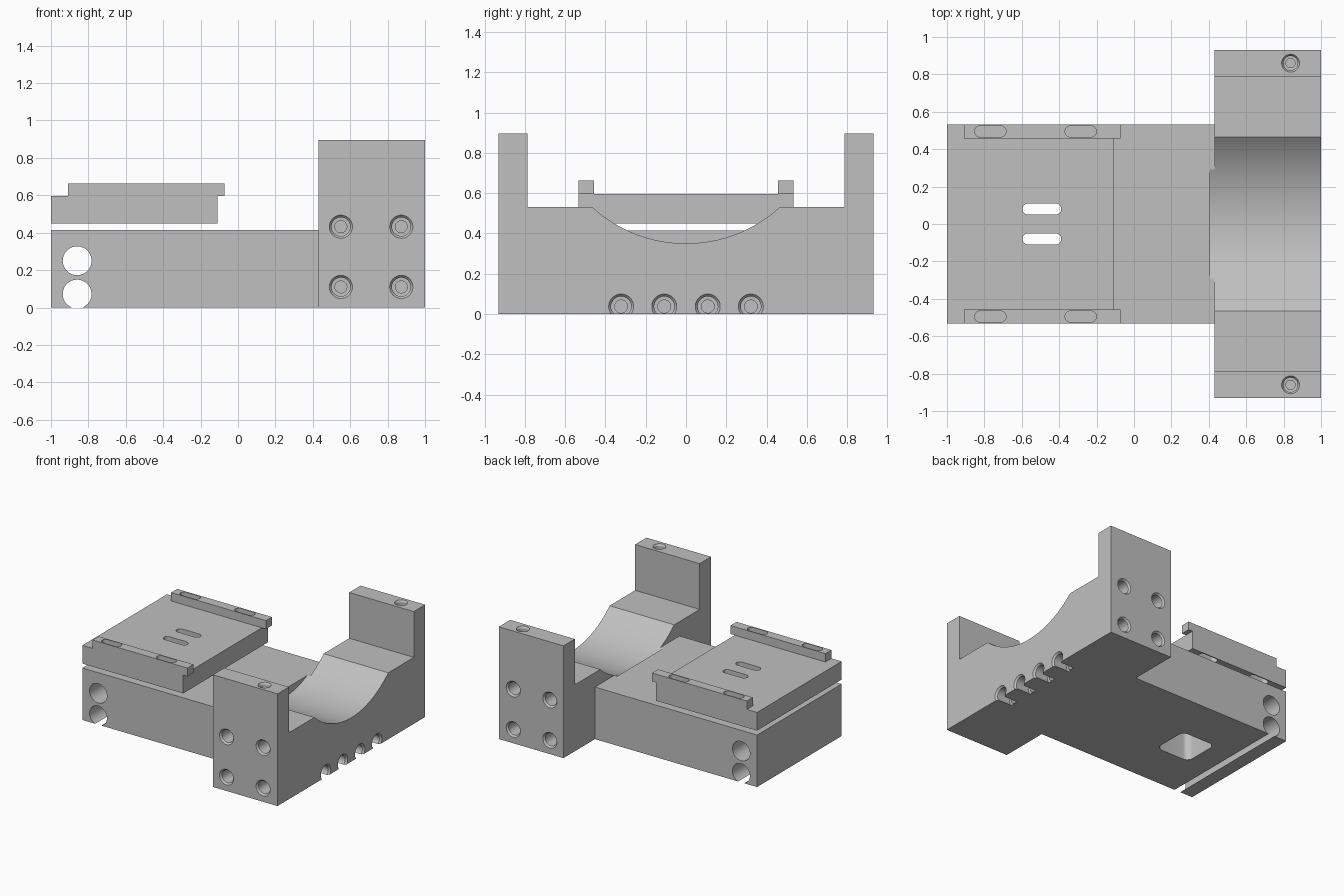
import bpy, bmesh, math
from mathutils import Vector, Matrix

if "Cube" in bpy.data.objects:
    bpy.data.objects.remove(bpy.data.objects["Cube"], do_unlink=True)

grey = bpy.data.materials.new("machined grey")
grey.use_nodes = True
COLOUR = (0.53, 0.53, 0.53, 1)
grey.diffuse_color = COLOUR
next(n for n in grey.node_tree.nodes if n.type == 'BSDF_PRINCIPLED').inputs["Base Color"].default_value = COLOUR


def finish(name, bm):
    bmesh.ops.remove_doubles(bm, verts=bm.verts, dist=1e-5)
    bmesh.ops.recalc_face_normals(bm, faces=bm.faces)
    mesh = bpy.data.meshes.new(name)
    bm.to_mesh(mesh)
    bm.free()
    mesh.materials.append(grey)
    ob = bpy.data.objects.new(name, mesh)
    bpy.context.collection.objects.link(ob)
    return ob


def loft(bm, rings):
    """Skin a stack of equal-length rings and cap both ends."""
    loops = [[bm.verts.new(p) for p in ring] for ring in rings]
    n = len(loops[0])
    for a, b in zip(loops, loops[1:]):
        for i in range(n):
            bm.faces.new((a[i], a[(i + 1) % n], b[(i + 1) % n], b[i]))
    bm.faces.new(loops[0])
    bm.faces.new(loops[-1])


def box(name, x, y, z):
    bm = bmesh.new()
    corners = [(x[0], y[0]), (x[1], y[0]), (x[1], y[1]), (x[0], y[1])]
    loft(bm, [[(*c, h) for c in corners] for h in z])
    return finish(name, bm)


def bore(bm, start, direction, steps, sides=48):
    """Round cutter: steps are (depth, radius) along the direction."""
    turn = Vector(direction).to_track_quat('Z', 'Y').to_matrix().to_4x4()
    place = Matrix.Translation(start) @ turn
    angles = [math.tau * i / sides for i in range(sides)]
    loft(bm, [[place @ Vector((r * math.cos(a), r * math.sin(a), d)) for a in angles]
              for d, r in steps])


def rounded_slot(bm, cx, cy, hx, hy, r, z0, z1):
    """Vertical cutter with a rounded rectangle outline."""
    outline = []
    for k, (sx, sy) in enumerate([(1, 1), (-1, 1), (-1, -1), (1, -1)]):
        # semicircular ends share their middle point, so one side leaves it out
        for i in range(9):
            if hy == r and i == 8 and k in (0, 2):
                a = (k + 1) * math.pi / 2
            else:
                a = (k + i / 8) * math.pi / 2
            p = (cx + sx * (hx - r) + r * math.cos(a), cy + sy * (hy - r) + r * math.sin(a))
            if not outline or math.dist(p, outline[-1]) > 1e-5:
                outline.append(p)
    if math.dist(outline[0], outline[-1]) < 1e-5:
        outline.pop()
    loft(bm, [[(*p, z) for p in outline] for z in (z0, z1)])


def cut(ob, bm):
    cutter = finish("cutter", bm)
    cutter.hide_render = True
    mod = ob.modifiers.new("cut", 'BOOLEAN')
    mod.operation, mod.solver, mod.object = 'DIFFERENCE', 'EXACT', cutter
    graph = bpy.context.evaluated_depsgraph_get()
    mesh = bpy.data.meshes.new_from_object(ob.evaluated_get(graph))
    ob.modifiers.clear()
    ob.data = mesh
    bpy.data.objects.remove(cutter, do_unlink=True)


# Shared dimensions
HALF = 0.533
STEP_X = 0.43
CHORD, SHELF, LOW = 0.465, 0.53, 0.35
SAG = SHELF - LOW
RADIUS = (CHORD ** 2 + SAG ** 2) / (2 * SAG)
AXIS = LOW + RADIUS

# Base block, with cross holes, central window and end of the cradle arc
base = box("base_block", (-1, STEP_X), (-HALF, HALF), (0, 0.415))
bm = bmesh.new()
for z in (0.25, 0.072):
    bore(bm, (-0.86, -0.7, z), (0, 1, 0), [(0, 0.077), (1.4, 0.077)])
rounded_slot(bm, -0.49, 0, 0.15, 0.15, 0.05, -0.1, 0.6)
cut(base, bm)
bm = bmesh.new()
bore(bm, (0.405, 0, AXIS), (1, 0, 0), [(0, RADIUS), (0.2, RADIUS)], 160)
cut(base, bm)

# Cradle: half profile mirrored in y, extruded along x
span = math.asin(CHORD / RADIUS)
right = [(0.93, 0), (0.93, 0.895), (0.787, 0.895), (0.787, SHELF)]
arc = [(RADIUS * math.sin(t), AXIS - RADIUS * math.cos(t))
       for t in (span * (1 - i / 16) for i in range(33))]
profile = right + arc + [(-y, z) for y, z in reversed(right)]
bm = bmesh.new()
loft(bm, [[(x, y, z) for y, z in profile] for x in (STEP_X, 1)])
cradle = finish("cradle", bm)


# Chamfered, stepped screw holes in the cradle
def screw_hole(bm, start, direction, size):
    steps = [(-0.01, 0.062), (0, 0.062), (0.014, 0.05), (0.13, 0.05), (0.131, 0.032), (0.2, 0.032)]
    bore(bm, start, direction, [(d, r * size) for d, r in steps])


bm = bmesh.new()
for s in (-1, 1):
    for x in (0.55, 0.873):
        for z in (0.11, 0.432):
            screw_hole(bm, (x, s * 0.93, z), (0, -s, 0), 1)
    for y in (0.108, 0.322):
        screw_hole(bm, (1, s * y, 0.037), (-1, 0, 0), 1)
    screw_hole(bm, (0.837, s * 0.86, 0.895), (0, 0, -1), 0.77)
cut(cradle, bm)

# Raised plate with two centre slots, and side rails above it
plate = box("top_plate", (-1, -0.11), (-HALF, HALF), (0.45, 0.595))
parts = [plate]
for s, side in ((-1, "right"), (1, "left")):
    ys = sorted((s * 0.457, s * HALF))
    parts.append(box(side + "_rail", (-0.91, -0.073), ys, (0.595, 0.662)))
for part in parts:
    bm = bmesh.new()
    for s in (-1, 1):
        for x in (-0.768, -0.285):
            rounded_slot(bm, x, s * 0.495, 0.084, 0.03, 0.03, 0.4, 0.8)
        rounded_slot(bm, -0.493, s * 0.08, 0.104, 0.03, 0.03, 0.4, 0.8)
    cut(part, bm)

# Smooth the bores and arc, keep machined edges sharp
bpy.ops.object.select_all(action='DESELECT')
for ob in [base, cradle] + parts:
    ob.select_set(True)
bpy.context.view_layer.objects.active = base
bpy.ops.object.shade_smooth_by_angle(angle=math.radians(25))
